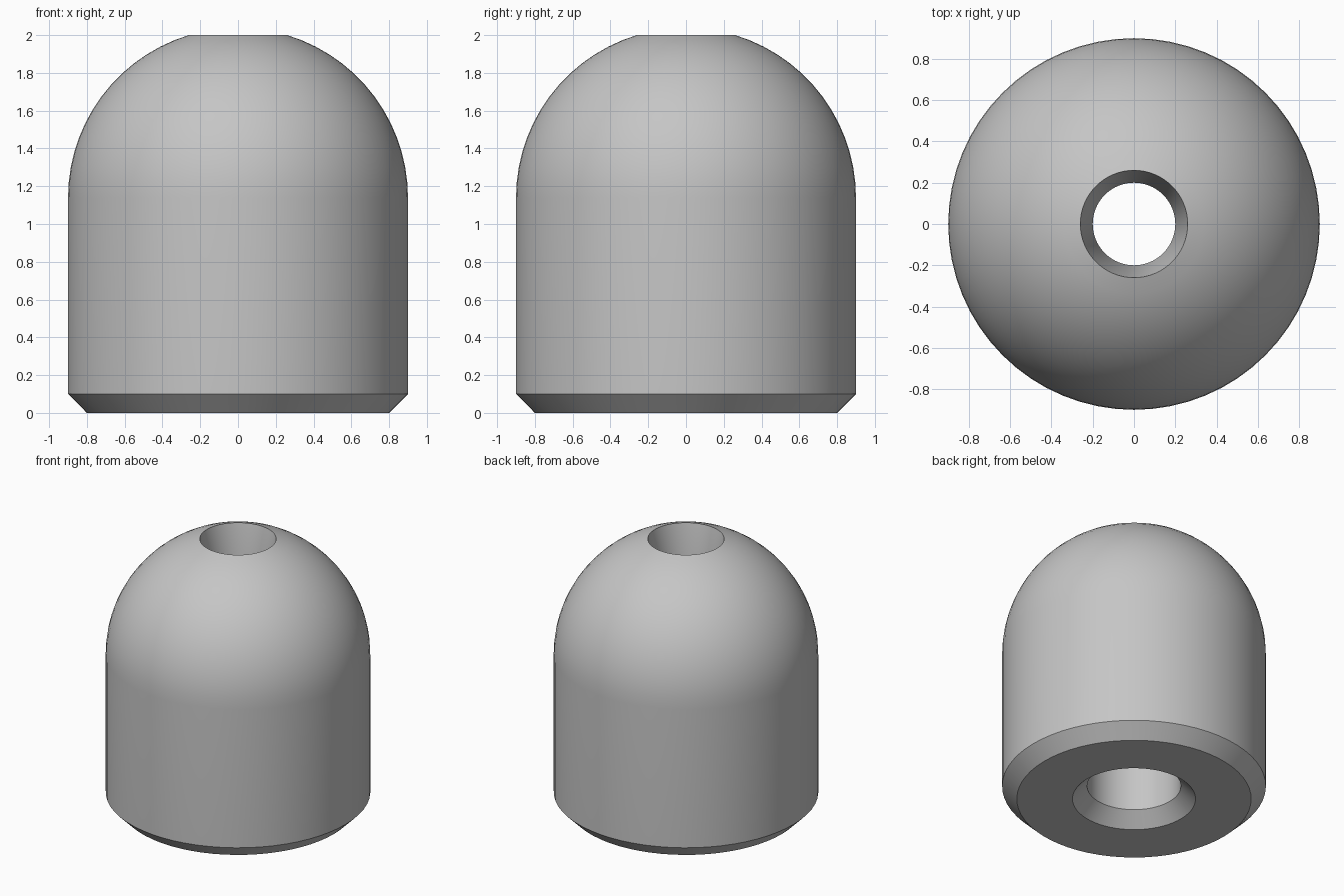
import bpy
import bmesh
import math

cube = bpy.data.objects.get("Cube")
if cube:
    bpy.data.objects.remove(cube, do_unlink=True)

SEGMENTS = 64
RADIUS, HEIGHT, CHAMFER = 0.9, 2.0, 0.1
RIM = 0.26                                      # top opening
DOME_Z = HEIGHT - math.sqrt(RADIUS**2 - RIM**2)  # centre of the dome

# Plain grey material
grey = bpy.data.materials.new("plain grey")
grey.use_nodes = True
colour = (0.56, 0.56, 0.56, 1)
grey.diffuse_color = colour
grey.node_tree.nodes["Principled BSDF"].inputs["Base Color"].default_value = colour

# Outer shell: chamfered foot, straight wall, dome
profile = [(RADIUS - CHAMFER, 0), (RADIUS, CHAMFER)]
last = math.acos(RIM / RADIUS)
steps = 14
for i in range(steps + 1):
    a = last * i / steps
    profile.append((RADIUS * math.cos(a), DOME_Z + RADIUS * math.sin(a)))

# Bore: flared top, narrow neck, wide socket, chamfered mouth
profile += [(0.2, 1.7), (0.2, 1.1), (0.32, 1.0), (0.32, CHAMFER), (0.42, 0)]

# Revolve the closed profile
bm = bmesh.new()
rings = []
for r, z in profile:
    ring = []
    for s in range(SEGMENTS):
        t = math.tau * s / SEGMENTS
        ring.append(bm.verts.new((r * math.cos(t), r * math.sin(t), z)))
    rings.append(ring)
for k, low in enumerate(rings):
    high = rings[(k + 1) % len(rings)]
    for s in range(SEGMENTS):
        n = (s + 1) % SEGMENTS
        bm.faces.new((low[s], low[n], high[n], high[s]))
bmesh.ops.recalc_face_normals(bm, faces=bm.faces)

mesh = bpy.data.meshes.new("domed_body")
bm.to_mesh(mesh)
bm.free()
mesh.materials.append(grey)
body = bpy.data.objects.new("domed_body", mesh)
bpy.context.collection.objects.link(body)

# Smooth curves, sharp rims
bpy.ops.object.select_all(action="DESELECT")
body.select_set(True)
bpy.context.view_layer.objects.active = body
bpy.ops.object.shade_smooth_by_angle(angle=math.radians(30))
